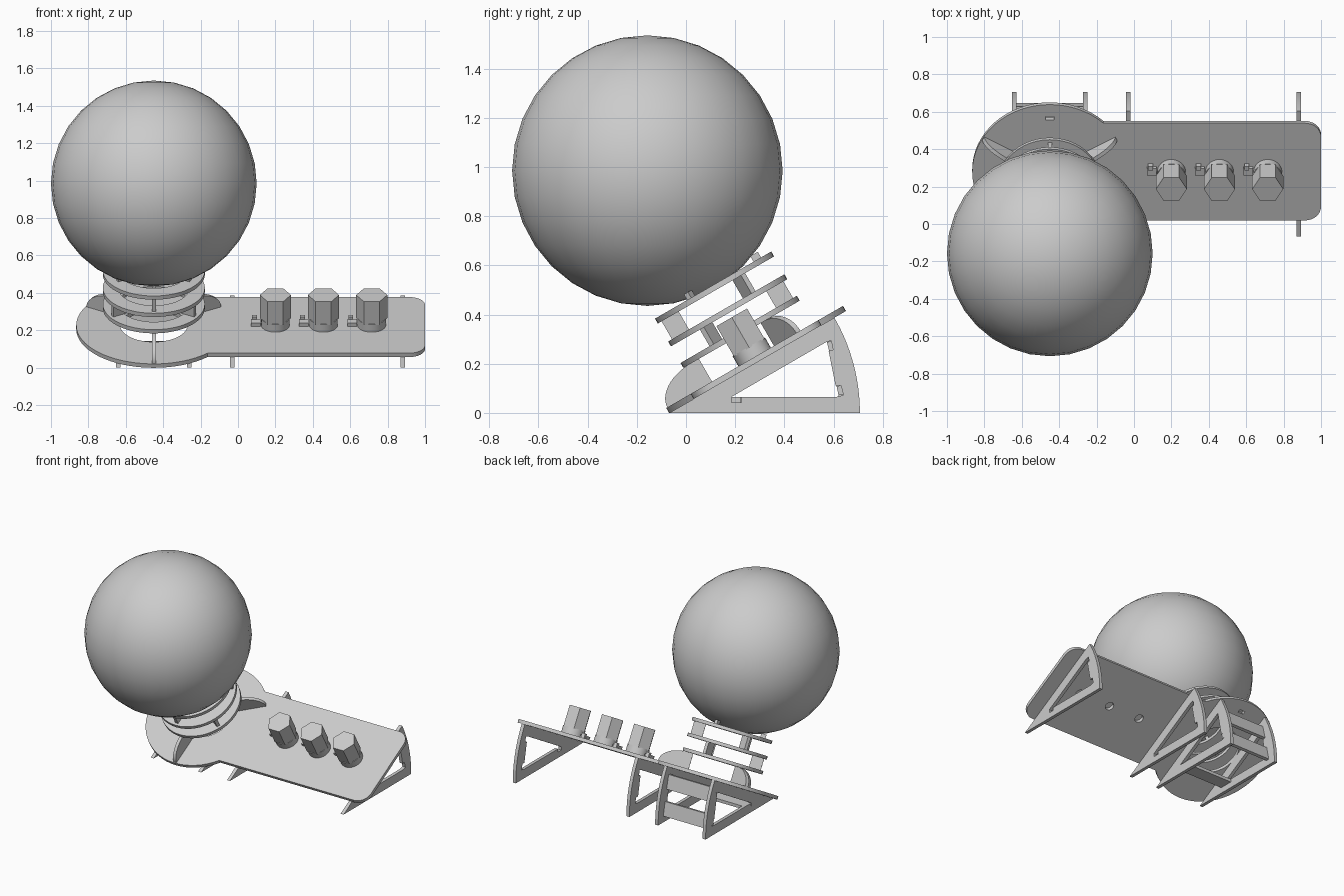
import bpy
from math import radians, cos, sin, asin, pi
from mathutils import Matrix

if "Cube" in bpy.data.objects:
    bpy.data.objects.remove(bpy.data.objects["Cube"])

T, R = Matrix.Translation, Matrix.Rotation
# Tilted frame: origin at the centre of the round end of the deck, z along its normal
M = T((-.45, .285, .217)) @ R(radians(30), 4, 'X')


def arc(cx, cy, r, a, b, n=12, ry=None):
    ry = r if ry is None else ry
    return [(cx + r * cos(radians(a + (b - a) * i / n)),
             cy + ry * sin(radians(a + (b - a) * i / n))) for i in range(n + 1)]


def circle(cx, cy, r, n=48):
    return arc(cx, cy, r, 0, 360, n)[:-1]


def rect(x0, y0, x1, y1):
    return [(x0, y0), (x1, y0), (x1, y1), (x0, y1)]


def sheet(name, loops, thick, mat):
    """Flat cut panel: first loop is the outline, the others are holes."""
    cu = bpy.data.curves.new(name, 'CURVE')
    cu.dimensions, cu.fill_mode, cu.extrude = '2D', 'BOTH', thick / 2
    for loop in loops:
        s = cu.splines.new('POLY')
        s.points.add(len(loop) - 1)
        for p, (x, y) in zip(s.points, loop):
            p.co = (x, y, 0, 1)
        s.use_cyclic_u = True
    tmp = bpy.data.objects.new(name + "_curve", cu)
    bpy.context.collection.objects.link(tmp)
    dg = bpy.context.evaluated_depsgraph_get()
    me = bpy.data.meshes.new_from_object(tmp.evaluated_get(dg))
    bpy.data.objects.remove(tmp)
    ob = bpy.data.objects.new(name, me)
    bpy.context.collection.objects.link(ob)
    ob.matrix_world = mat
    return ob


def box(name, size, mat):
    bpy.ops.mesh.primitive_cube_add(size=1)
    ob = bpy.context.object
    ob.name = name
    ob.matrix_world = mat @ Matrix.Diagonal((*size, 1))


def prism(name, sides, r, z0, z1, mat):
    bpy.ops.mesh.primitive_cylinder_add(vertices=sides, radius=r, depth=z1 - z0)
    ob = bpy.context.object
    ob.name = name
    ob.matrix_world = mat @ T((0, 0, (z0 + z1) / 2))


# Deck: round end joined to a rounded rectangle, with a big opening and small holes
knobs = [.65, .907, 1.165]
a0 = 180 / pi * asin(.30 / .415)
outline = (arc(0, 0, .415, a0, 360 - a0, 48)
           + arc(1.365, -.215, .085, -90, 0, 8) + arc(1.365, .215, .085, 0, 90, 8))
sheet("deck", [outline, circle(0, 0, .18), rect(-.022, .32, .022, .342)]
      + [circle(u, 0, .03, 20) for u in knobs], .024, M)

# Three stacked rings
for i, w in enumerate((.13, .231, .338)):
    sheet(f"ring_{i + 1}", [circle(0, 0, .273), circle(0, 0, .19)], .023, M @ T((0, 0, w)))

# Curved fins on the deck, and alternating spacers between the rings
fin = [(.2, .01), (.2, .119)] + arc(.24, .01, .17, 90, 0, 14, .109)
for i in range(3):
    up = M @ R(radians(-90 + 120 * i), 4, 'Z') @ R(pi / 2, 4, 'X')
    alt = M @ R(radians(90 + 120 * i), 4, 'Z') @ R(pi / 2, 4, 'X')
    sheet(f"fin_{i + 1}", [fin], .022, up)
    sheet(f"lower_spacer_{i + 1}", [rect(.175, .14, .255, .221)], .022, alt)
    sheet(f"upper_spacer_{i + 1}", [rect(.175, .241, .255, .328)], .022, up)
    sheet(f"ball_rest_{i + 1}", [rect(.19, .348, .225, .376)], .022, alt)

# Ball
bpy.ops.mesh.primitive_uv_sphere_add(segments=32, ring_count=16, radius=.55,
                                     location=(-.45, -.157, .985))
bpy.context.object.name = "ball"

# Hexagonal knobs on round bases, each with a small side bracket
for i, u in enumerate(knobs):
    K = M @ T((u, 0, 0))
    prism(f"knob_base_{i + 1}", 32, .076, .012, .06, K)
    # corner points sideways
    prism(f"knob_{i + 1}", 6, .083, .055, .198, K @ R(pi / 2, 4, 'Z'))
    box(f"bracket_foot_{i + 1}", (.05, .045, .02), K @ T((-.105, .01, .022)))
    box(f"bracket_tab_{i + 1}", (.025, .025, .035), K @ T((-.112, .04, .028)))

# Legs: 30 degree sectors with a notched opening
leg = [(-.067, 0)] + arc(-.067, 0, .774, 0, 30, 16)
opening = [(.185, .065), (.185, .042), (.225, .042), (.225, .065), (.612, .065),
           (.64, .072), (.63, .112), (.608, .112), (.58, .252), (.598, .256),
           (.59, .294), (.57, .288)]
side = R(pi / 2, 4, 'Z') @ R(pi / 2, 4, 'X')
for i, x in enumerate((-.64, -.26, -.03, .88)):
    sheet(f"leg_{i + 1}", [leg, opening], .024, T((x, 0, 0)) @ side)

# Cross bars between the two legs under the round end, with tabs in the notches
for name, y, z, tilt, h, th in (("back_upper_bar", .588, .272, 14, .10, .022),
                                ("back_lower_bar", .627, .092, 12, .10, .022),
                                ("front_bar", .205, .053, 90, .10, .022)):
    P = T((-.45, y, z)) @ R(radians(tilt), 4, 'X')
    box(name, (.356, th, h), P)
    box(name + "_tabs", (.404, th, .038), P)

# Smooth shading with sharp edges kept
bpy.ops.object.select_all(action='SELECT')
bpy.context.view_layer.objects.active = bpy.data.objects["ball"]
bpy.ops.object.shade_smooth_by_angle(angle=radians(30))
